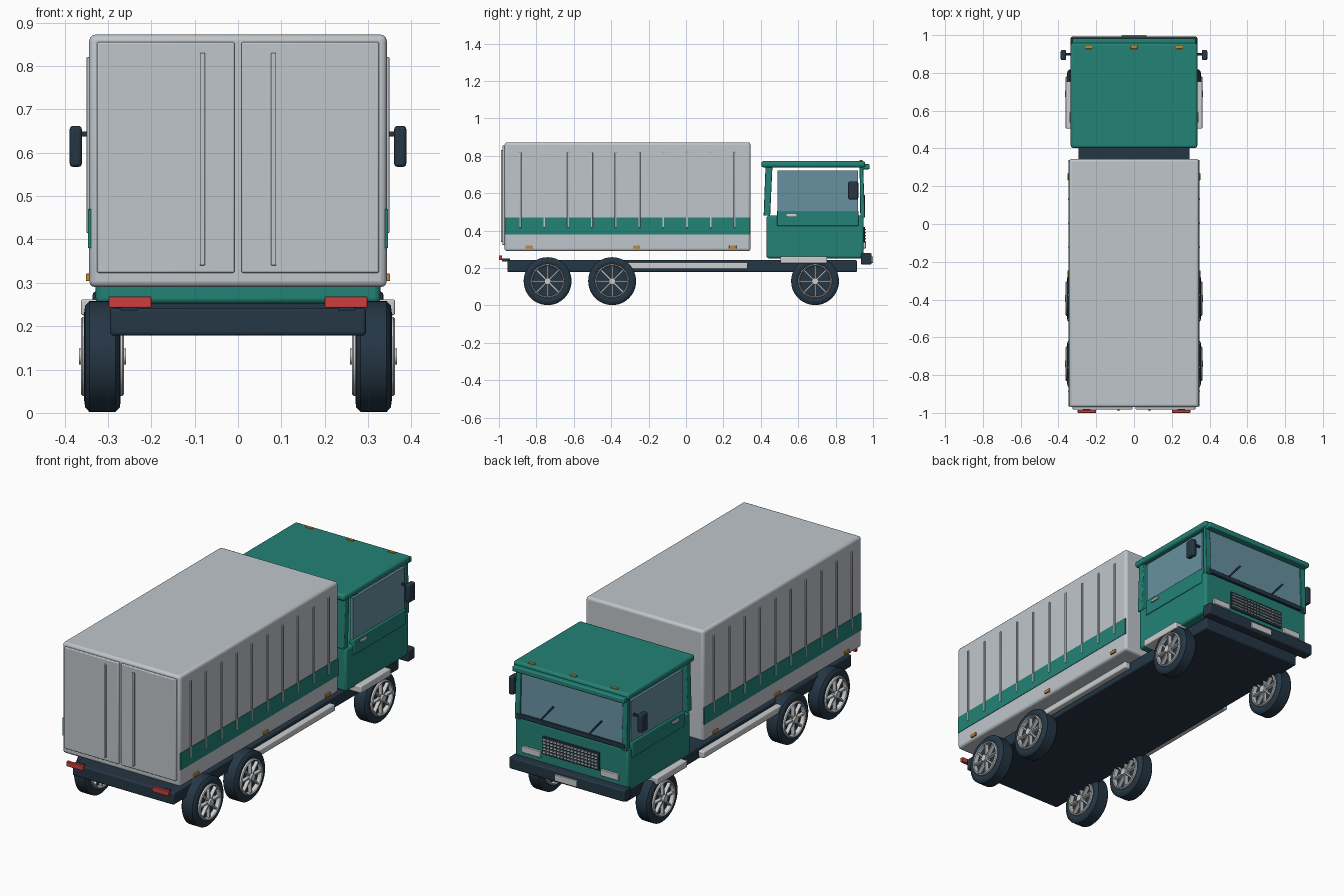
import bpy, bmesh, math
from mathutils import Matrix, Vector

old = bpy.data.objects.get("Cube")
if old:
    bpy.data.objects.remove(old, do_unlink=True)


def material(name, r, g, b):
    m = bpy.data.materials.new(name)
    m.use_nodes = True
    m.diffuse_color = (r, g, b, 1)
    m.node_tree.nodes["Principled BSDF"].inputs["Base Color"].default_value = (r, g, b, 1)
    return m


TEAL = material("teal paint", 0.017, 0.223, 0.181)
GREY = material("pale grey", 0.527, 0.565, 0.604)
NAVY = material("dark navy", 0.018, 0.037, 0.058)
SILVER = material("silver", 0.6, 0.61, 0.62)
GLASS = material("blue glass", 0.136, 0.283, 0.352)
RED = material("red lamp", 0.61, 0.048, 0.048)
ORANGE = material("orange lamp", 0.578, 0.242, 0.021)


def finish(name, bm, mat, bevel=0):
    bmesh.ops.recalc_face_normals(bm, faces=bm.faces)
    me = bpy.data.meshes.new(name)
    bm.to_mesh(me)
    bm.free()
    me.materials.append(mat)
    ob = bpy.data.objects.new(name, me)
    bpy.context.collection.objects.link(ob)
    if bevel:
        mod = ob.modifiers.new("soft edges", "BEVEL")
        mod.width, mod.segments = bevel, 3
    bpy.ops.object.select_all(action="DESELECT")
    ob.select_set(True)
    bpy.context.view_layer.objects.active = ob
    bpy.ops.object.shade_smooth_by_angle(angle=math.radians(35))
    return ob


def add_block(bm, x, y, z, turn=Matrix()):
    """Add a block given by its ranges on each axis."""
    size = Vector((x[1] - x[0], y[1] - y[0], z[1] - z[0]))
    mid = Vector((x[0] + x[1], y[0] + y[1], z[0] + z[1])) / 2
    bmesh.ops.create_cube(bm, size=1, matrix=turn @ Matrix.Translation(mid) @ Matrix.Diagonal((*size, 1)))


def block(name, mat, x, y, z, bevel=0):
    bm = bmesh.new()
    add_block(bm, x, y, z)
    return finish(name, bm, mat, bevel)


def pair(name, mat, x, y, z, bevel=0):
    """A block on each side of the truck."""
    block("left_" + name, mat, x, y, z, bevel)
    block("right_" + name, mat, (-x[1], -x[0]), y, z, bevel)


def prism(name, mat, x, outline, bevel=0):
    """Side outline of (y, z) points, extruded across x."""
    bm = bmesh.new()
    face = bm.faces.new([bm.verts.new((x[0], y, z)) for y, z in outline])
    out = bmesh.ops.extrude_face_region(bm, geom=[face])
    moved = [v for v in out["geom"] if isinstance(v, bmesh.types.BMVert)]
    bmesh.ops.translate(bm, verts=moved, vec=(x[1] - x[0], 0, 0))
    return finish(name, bm, mat, bevel)


def add_lathe(bm, profile, steps=48):
    """Spin a closed (x, radius) profile about the x axis."""
    vs = [bm.verts.new((x, 0, r)) for x, r in profile]
    es = [bm.edges.new((vs[i - 1], vs[i])) for i in range(len(vs))]
    bmesh.ops.spin(bm, geom=vs + es, axis=(1, 0, 0), cent=(0, 0, 0),
                   angle=math.tau, steps=steps, use_merge=True)
    bmesh.ops.remove_doubles(bm, verts=bm.verts, dist=0.0001)


# Cargo box with its rear doors
block("cargo_box", GREY, (-0.343, 0.343), (-0.97, 0.345), (0.29, 0.872), 0.014)
pair("cargo_door", GREY, (0.008, 0.325), (-0.982, -0.96), (0.323, 0.855), 0.004)
pair("door_bar", GREY, (0.076, 0.088), (-0.99, -0.975), (0.34, 0.83), 0.002)
pair("cargo_stripe", TEAL, (0.338, 0.3455), (-0.965, 0.34), (0.38, 0.47))
for i in range(10):
    y = -0.885 + 0.1272 * i
    pair("cargo_rib", GREY, (0.335, 0.349), (y - 0.005, y + 0.005), (0.415, 0.82), 0.002)
for y in (-0.84, -0.265, 0.25):
    pair("side_marker", ORANGE, (0.338, 0.351), (y - 0.019, y + 0.019), (0.304, 0.321), 0.002)

# Chassis, rails and rear lamps
block("chassis", NAVY, (-0.295, 0.295), (-0.955, 0.915), (0.178, 0.242), 0.008)
pair("side_rail", SILVER, (0.3, 0.335), (-0.34, 0.33), (0.195, 0.23), 0.006)
pair("tail_lamp", RED, (0.2, 0.298), (-1.0, -0.984), (0.243, 0.268), 0.002)
pair("tail_lamp_bracket", NAVY, (0.23, 0.27), (-0.985, -0.94), (0.235, 0.25))
pair("cab_step", SILVER, (0.29, 0.362), (0.505, 0.755), (0.225, 0.262), 0.005)

# Wheels
WHEEL_X, RADIUS = 0.3125, 0.128
tyre_half = [(0.024, 0.084), (0.036, 0.09), (0.042, 0.103), (0.04, 0.117), (0.03, RADIUS)]
tyre_profile = tyre_half + [(-x, r) for x, r in reversed(tyre_half)]
for side in (-1, 1):
    for y in (-0.74, -0.395, 0.69):
        place = Matrix.Translation((side * WHEEL_X, y, RADIUS + 0.002))
        bm = bmesh.new()
        add_lathe(bm, tyre_profile)
        bmesh.ops.create_cone(bm, cap_ends=True, segments=48, radius1=0.087, radius2=0.087,
                              depth=0.05, matrix=Matrix.Rotation(math.pi / 2, 4, "Y"))
        finish("tyre", bm, NAVY).matrix_world = place
        bm = bmesh.new()
        for face in (-1, 1):
            add_lathe(bm, [(face * a, r) for a, r in
                           ((0.02, 0.08), (0.046, 0.082), (0.05, 0.086), (0.046, 0.091), (0.02, 0.091))])
        for face in (-1, 1):
            hub = Matrix.Translation((face * 0.037, 0, 0)) @ Matrix.Rotation(math.pi / 2, 4, "Y")
            bmesh.ops.create_cone(bm, cap_ends=True, segments=24, radius1=0.018, radius2=0.018,
                                  depth=0.034, matrix=hub)
            x = sorted((face * 0.025, face * 0.044))
            for k in range(8):
                add_block(bm, x, (-0.004, 0.004), (0.01, 0.083),
                          Matrix.Rotation(math.tau * k / 8, 4, "X"))
        finish("wheel_rim", bm, SILVER).matrix_world = place

# Cab body, pillars and roof
block("cab_body", TEAL, (-0.328, 0.328), (0.43, 0.95), (0.252, 0.48), 0.012)
prism("cab_rear_wall", TEAL, (-0.325, 0.325), [(0.415, 0.48), (0.45, 0.48), (0.462, 0.74), (0.425, 0.74)], 0.004)
block("cab_roof", TEAL, (-0.335, 0.335), (0.403, 0.958), (0.738, 0.772), 0.012)
block("sun_visor", TEAL, (-0.325, 0.325), (0.94, 0.982), (0.728, 0.755), 0.006)
for side, x in (("left", (0.295, 0.326)), ("right", (-0.326, -0.295))):
    prism(side + "_front_pillar", TEAL, x, [(0.932, 0.47), (0.957, 0.47), (0.947, 0.745), (0.928, 0.745)], 0.003)
prism("windscreen", GLASS, (-0.3, 0.3), [(0.938, 0.5), (0.95, 0.5), (0.941, 0.735), (0.931, 0.735)])
block("windscreen_trim", NAVY, (-0.315, 0.315), (0.935, 0.958), (0.478, 0.502), 0.003)

# Doors
pair("cab_door", TEAL, (0.305, 0.334), (0.487, 0.922), (0.425, 0.506), 0.005)
pair("door_window", GLASS, (0.312, 0.325), (0.49, 0.92), (0.5, 0.722))
pair("door_handle", SILVER, (0.33, 0.341), (0.537, 0.592), (0.475, 0.489), 0.003)
pair("mirror_arm", NAVY, (0.315, 0.375), (0.893, 0.905), (0.637, 0.649), 0.003)
pair("mirror", NAVY, (0.36, 0.388), (0.867, 0.921), (0.567, 0.662), 0.008)

# Cab face
block("bumper", NAVY, (-0.335, 0.335), (0.935, 0.992), (0.218, 0.28), 0.008)
block("number_plate", SILVER, (-0.065, 0.065), (0.985, 1.0), (0.228, 0.262), 0.002)
pair("headlamp", SILVER, (0.175, 0.28), (0.94, 0.962), (0.305, 0.338), 0.003)
block("grille_panel", NAVY, (-0.165, 0.165), (0.94, 0.957), (0.325, 0.42), 0.003)
bm = bmesh.new()
for i in range(5):
    z = 0.34 + 0.0165 * i
    for k in range(16):
        x = -0.15 + 0.02 * k
        add_block(bm, (x - 0.007, x + 0.007), (0.95, 0.962), (z - 0.0035, z + 0.0035))
finish("grille_slats", bm, SILVER)
for x in (-0.14, 0.14):
    bm = bmesh.new()
    turn = Matrix.Translation((x, 0.952, 0.545)) @ Matrix.Rotation(math.radians(50), 4, "Y")
    add_block(bm, (-0.055, 0.055), (-0.008, 0.006), (-0.004, 0.004), turn)
    finish("wiper", bm, NAVY)
for x in (-0.24, 0, 0.24):
    block("roof_lamp", ORANGE, (x - 0.018, x + 0.018), (0.927, 0.943), (0.765, 0.777), 0.002)
